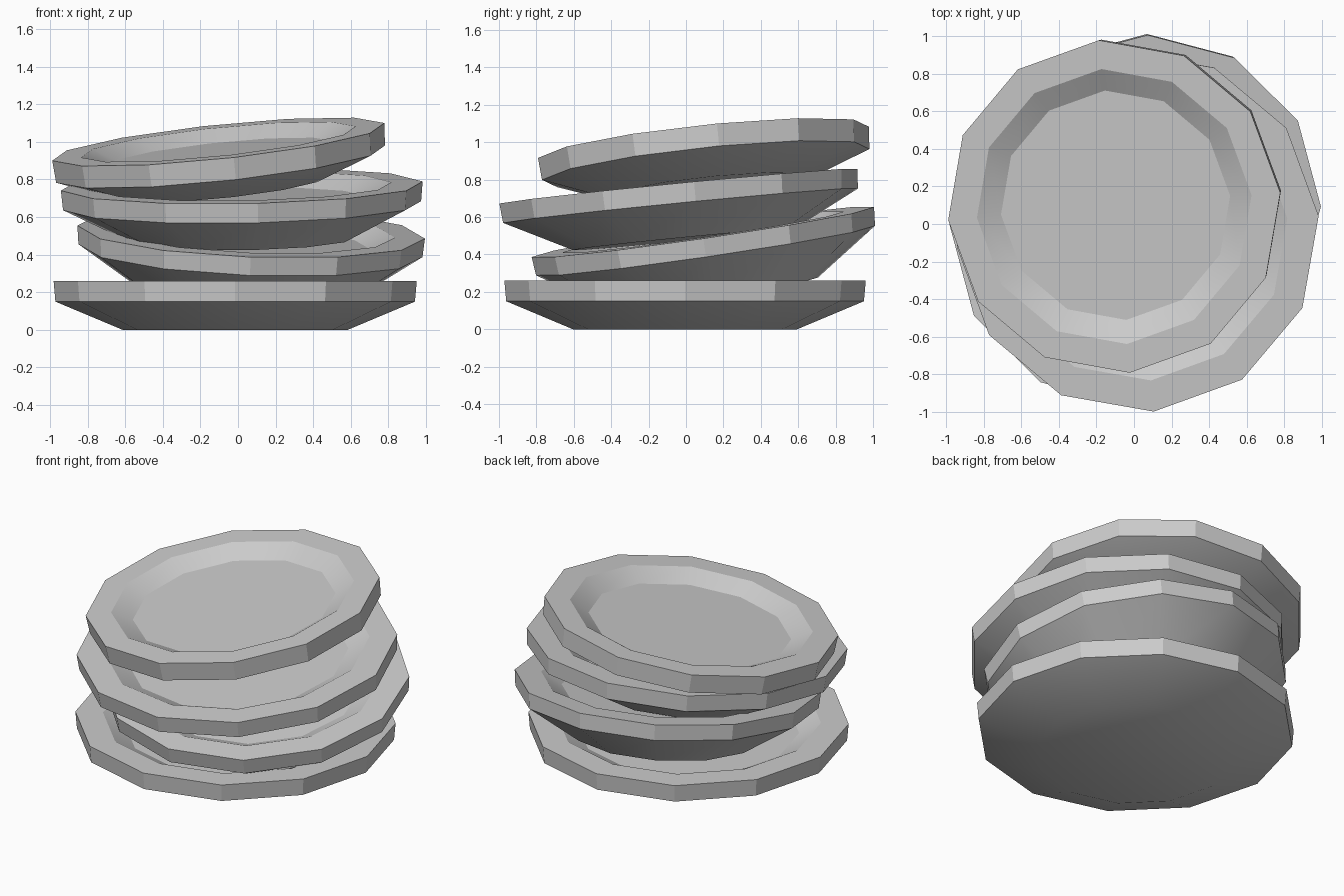
import bpy, bmesh
from math import cos, sin, pi, radians
from mathutils import Vector

if "Cube" in bpy.data.objects:
    bpy.data.objects.remove(bpy.data.objects["Cube"])

SIDES = 12

def plate(name, centre, radius, rim, depth, slope=(0, 0), turn=0):
    """Solid dished plate; origin is the centre of its rim top, slope = dz/dx, dz/dy."""
    well = 0.075 * radius
    # cross-section from underside, round the rim, to the inner floor
    profile = [(0.62 * radius, -depth), (0.99 * radius, -rim), (radius, 0),
               (0.827 * radius, 0), (0.69 * radius, -well)]
    bm = bmesh.new()
    rings = []
    for r, z in profile:
        rings.append([bm.verts.new((r * cos(2 * pi * i / SIDES + turn),
                                    r * sin(2 * pi * i / SIDES + turn), z))
                      for i in range(SIDES)])
    for low, high in zip(rings, rings[1:]):
        for i in range(SIDES):
            j = (i + 1) % SIDES
            bm.faces.new((low[i], low[j], high[j], high[i]))
    bm.faces.new(rings[0][::-1])
    bm.faces.new(rings[-1])
    mesh = bpy.data.meshes.new(name)
    bm.to_mesh(mesh)
    bm.free()
    ob = bpy.data.objects.new(name, mesh)
    bpy.context.collection.objects.link(ob)
    # tilt the plate so its rim follows the slope
    normal = Vector((-slope[0], -slope[1], 1))
    ob.rotation_mode = 'QUATERNION'
    ob.rotation_quaternion = Vector((0, 0, 1)).rotation_difference(normal)
    ob.location = centre
    bpy.ops.object.select_all(action='DESELECT')
    ob.select_set(True)
    bpy.context.view_layer.objects.active = ob
    bpy.ops.object.shade_smooth_by_angle(angle=radians(26))
    return ob

# stack from the table upwards
plate("bottom_plate", (-0.015, -0.005, 0.26), 0.966, 0.11, 0.26)
plate("second_plate", (0.07, 0.09, 0.52), 0.925, 0.10, 0.33, (-0.038, 0.146))
plate("third_plate", (0.02, -0.04, 0.765), 0.966, 0.105, 0.285, (0.017, 0.098), radians(5))
plate("top_plate", (-0.105, 0.093, 1.0), 0.892, 0.12, 0.245, (0.105, 0.104), radians(5))
